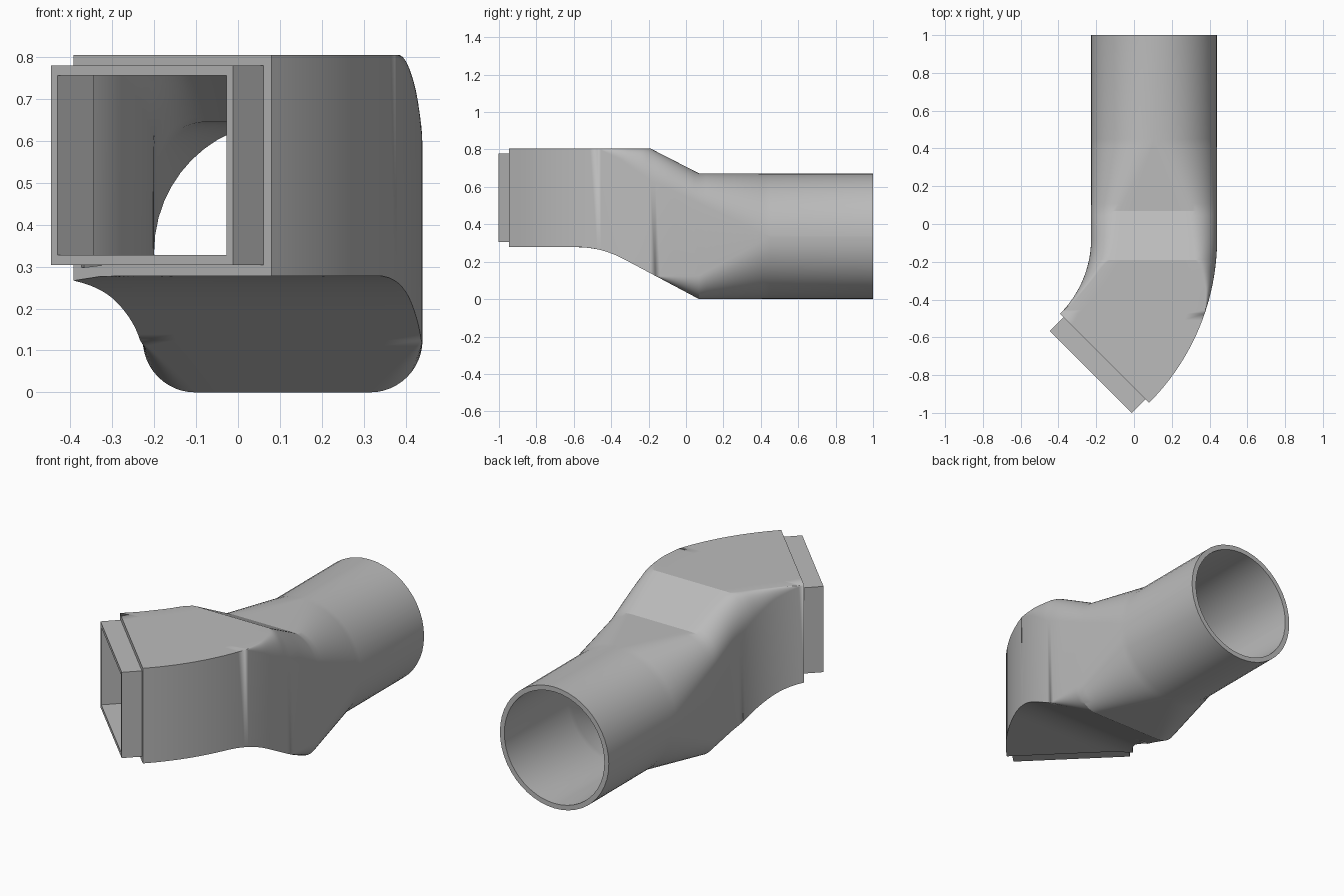
import bpy, bmesh, math
from mathutils import Vector

cube = bpy.data.objects.get("Cube")
if cube:
    bpy.data.objects.remove(cube)

grey = bpy.data.materials.new("plain grey")
grey.use_nodes = True
grey.diffuse_color = (0.5, 0.5, 0.5, 1)
grey.node_tree.nodes["Principled BSDF"].inputs["Base Color"].default_value = (0.5, 0.5, 0.5, 1)

# Duct dimensions: a 45 degree bend about one vertical axis
CX, CY = -0.79, -0.077
R_IN, R_OUT = 0.563, 1.23
WALL = 0.027
TOP, FLOOR = 0.805, 0.278
TURN = math.radians(45)
Y_FAN = CY - R_IN * math.sin(TURN)


def ramp(table, y):
    """Piecewise linear lookup, table sorted by y."""
    if y <= table[0][0]:
        return table[0][1]
    for (a, va), (b, vb) in zip(table, table[1:]):
        if y <= b:
            return va + (vb - va) * (y - a) / (b - a)
    return table[-1][1]


def roof(y):
    return ramp([(-0.19, TOP), (0.07, 0.672)], y)


def base(y):
    if -0.58 < y < -0.34:   # soft bend into the sloping underside
        t = (y + 0.58) / 0.24
        return FLOOR - 0.06 * t * t
    return ramp([(-0.58, FLOOR), (-0.34, FLOOR - 0.06), (0.07, 0.0)], y)


HALF = (R_OUT - R_IN) / 2
top_rx = [(-0.47, 0), (-0.345, 0.03), (-0.22, 0.08), (-0.19, 0.11), (0.07, 0.15), (0.45, HALF)]
top_rz = [(-0.47, 0), (-0.345, 0.06), (-0.19, 0.17), (0.07, 0.16), (0.45, 0.336)]
low_r = [(-0.16, 0), (0.07, 0.125), (0.45, HALF)]


def arc_x(radius, y):
    d = min(0, y - CY)
    return CX + math.sqrt(radius ** 2 - d * d)


def section(left, right, inset):
    """Rounded rectangle between two wall points, running round the duct."""
    y0 = left.y
    width = (right - left).length
    trx, trz, lr = [max(0, ramp(t, y0) - inset) for t in (top_rx, top_rz, low_r)]
    corners = [(1, 1, trx, trz, 0), (-1, 1, trx, trz, 90),
               (-1, -1, lr, lr, 180), (1, -1, lr, lr, 270)]
    flat = []
    for sx, sz, rx, rz, start in corners:
        for k in range(13):
            a = math.radians(start + 7.5 * k)
            u = sx * (width / 2 - inset - rx) + rx * math.cos(a)
            flat.append((u, sz, rz * (math.sin(a) - sz)))
        if start in (0, 180):   # extra points across roof and floor
            u0, u1 = flat[-1][0], -sx * (width / 2 - inset - (trx if sz > 0 else lr))
            flat += [(u0 + (u1 - u0) * i / 8, sz, 0) for i in range(1, 8)]
    mid, along = (left + right) / 2, (right - left).normalized()
    ring = []
    for u, sz, dz in flat:
        p = mid + along * u
        edge = roof(p.y) - inset if sz > 0 else base(p.y) + inset
        ring.append(Vector((p.x, p.y, edge + dz)))
    return ring


def steps(a, b, n):
    return [a + (b - a) * i / n for i in range(n)]


def finish(bm, name):
    bmesh.ops.remove_doubles(bm, verts=bm.verts, dist=0.0002)
    bmesh.ops.recalc_face_normals(bm, faces=bm.faces)
    mesh = bpy.data.meshes.new(name)
    bm.to_mesh(mesh)
    bm.free()
    mesh.materials.append(grey)
    ob = bpy.data.objects.new(name, mesh)
    bpy.context.collection.objects.link(ob)
    bpy.ops.object.select_all(action='DESELECT')
    ob.select_set(True)
    bpy.context.view_layer.objects.active = ob
    bpy.ops.object.shade_smooth_by_angle(angle=math.radians(20))
    return ob


def closed_loft(rings, name):
    """Skin rings into a hollow tube; the last ring joins the first."""
    bm = bmesh.new()
    rows = [[bm.verts.new(p) for p in ring] for ring in rings]
    n = len(rows[0])
    for a, b in zip(rows, rows[1:] + rows[:1]):
        for i in range(n):
            j = (i + 1) % n
            bm.faces.new((a[i], a[j], b[j], b[i]))
    return finish(bm, name)


# Wall point pairs from the round end to the rectangular end
ys = [1.0] + steps(0.45, 0.07, 10) + steps(0.07, -0.19, 10) + steps(-0.19, Y_FAN, 14)
pairs = [(Vector((arc_x(R_IN, y), y, 0)), Vector((arc_x(R_OUT, y), y, 0))) for y in ys]
pivot = Vector((arc_x(R_IN, Y_FAN), Y_FAN, 0))
first = math.asin((CY - Y_FAN) / R_OUT)
for a in steps(first, TURN, 14) + [TURN]:
    pairs.append((pivot, Vector((CX + R_OUT * math.cos(a), CY - R_OUT * math.sin(a), 0))))

# Duct body: outer skin, then back along the inner skin
outer = [section(l, r, 0) for l, r in pairs]
inner = [section(l, r, WALL) for l, r in pairs]
closed_loft(outer + inner[::-1], "duct_body")

# Rectangular spigot on the bent end
left, right = pairs[-1]
along = (right - left).normalized()
out = Vector((-1, -1, 0)).normalized()


def frame(inset, reach):
    a, b = left + along * inset + out * reach, right - along * inset + out * reach
    lo, hi = Vector((0, 0, FLOOR + inset)), Vector((0, 0, TOP - inset))
    return [a + lo, b + lo, b + hi, a + hi]


closed_loft([frame(0.026, -0.02), frame(0.026, 0.103),
             frame(0.049, 0.103), frame(0.049, -0.02)], "end_spigot")
